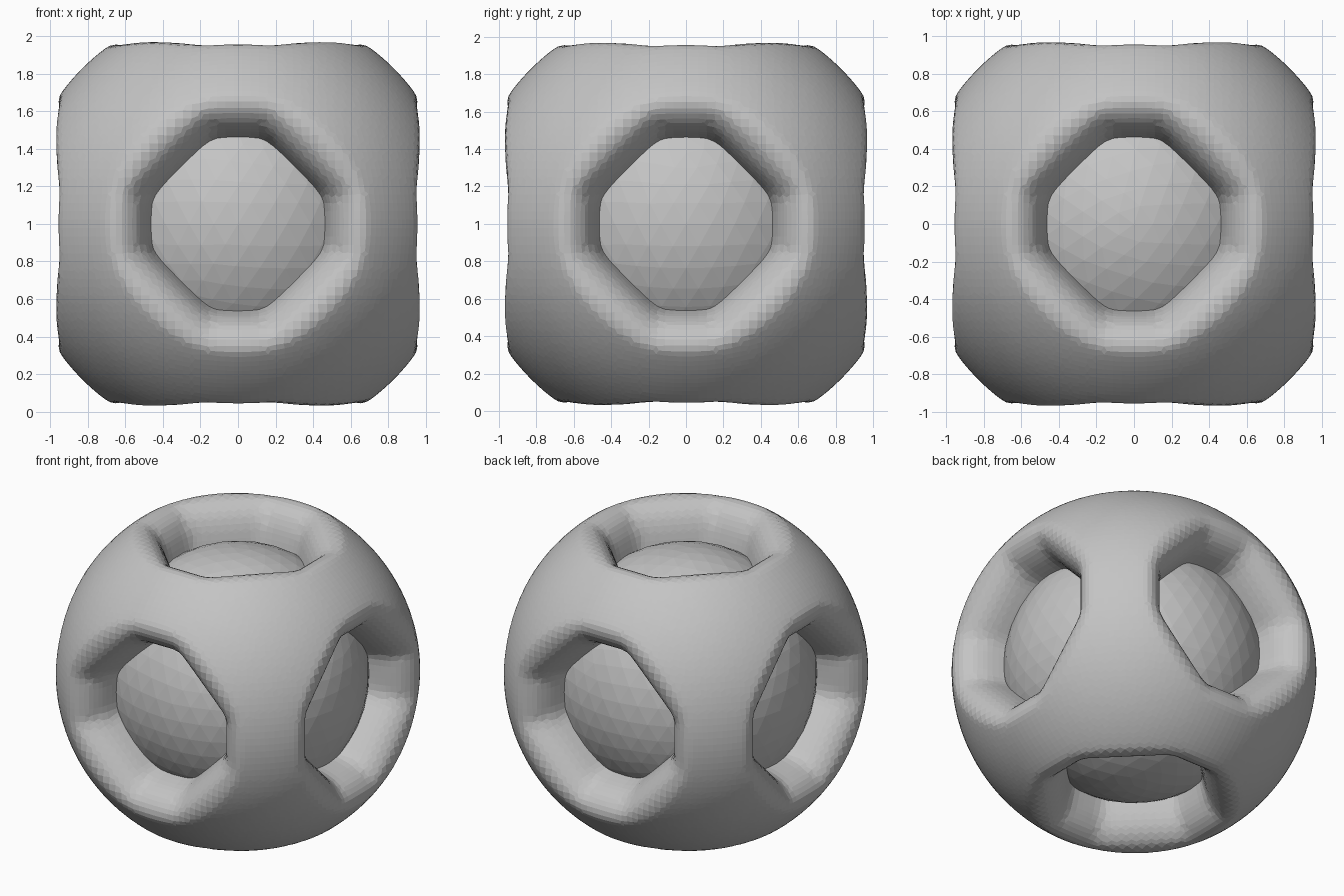
import bpy
import bmesh
from mathutils import Matrix, Vector

cube = bpy.data.objects.get("Cube")
if cube:
    bpy.data.objects.remove(cube, do_unlink=True)

grey = bpy.data.materials.new("plain grey")
grey.use_nodes = True
colour = (0.55, 0.55, 0.55, 1)
grey.diffuse_color = colour
grey.node_tree.nodes["Principled BSDF"].inputs["Base Color"].default_value = colour


def add_object(name, bm):
    bmesh.ops.recalc_face_normals(bm, faces=bm.faces)
    mesh = bpy.data.meshes.new(name)
    bm.to_mesh(mesh)
    bm.free()
    mesh.materials.append(grey)
    obj = bpy.data.objects.new(name, mesh)
    bpy.context.collection.objects.link(obj)
    return obj


def octagon(a, b, z):
    """Octagon with its short sides facing the axes."""
    return [Vector((x, y, z)) for x, y in
            ((a, -b), (a, b), (b, a), (-b, a), (-a, b), (-a, -b), (-b, -a), (b, -a))]


# Opening profile: reach, half short side, height above the centre
PROFILE = ((0.44, 0.13, 0.58), (0.465, 0.14, 0.72), (0.495, 0.15, 0.83),
           (0.54, 0.165, 0.905), (0.60, 0.18, 0.95), (0.66, 0.18, 0.97),
           (0.80, 0.16, 1.01), (0.80, 0.16, 1.25))

# Six octagonal plugs with rounded, flaring sides
bm = bmesh.new()
for axis in ((1, 0, 0), (0, 1, 0), (0, 0, 1)):
    for sign in (1, -1):
        turn = Vector(axis).to_track_quat('Z', 'Y').to_matrix() @ Matrix.Diagonal((1, 1, sign))
        rings = [[bm.verts.new(turn @ p) for p in octagon(*row)] for row in PROFILE]
        bm.faces.new(rings[0])
        bm.faces.new(rings[-1])
        for low, high in zip(rings, rings[1:]):
            for i in range(8):
                j = (i + 1) % 8
                bm.faces.new((low[i], low[j], high[j], high[i]))
cutter = add_object("opening_cutter", bm)
cutter.hide_render = True

# Outer shell: a sphere with six openings, softened at the rims
bm = bmesh.new()
bmesh.ops.create_icosphere(bm, subdivisions=5, radius=1.175)
shell = add_object("outer_shell", bm)
cut = shell.modifiers.new("openings", 'BOOLEAN')
cut.operation = 'DIFFERENCE'
cut.solver = 'EXACT'
cut.object = cutter
remesh = shell.modifiers.new("even_grid", 'REMESH')
remesh.mode = 'VOXEL'
remesh.voxel_size = 0.045
soften = shell.modifiers.new("soft_rims", 'SMOOTH')
soften.factor = 0.5
soften.iterations = 5

# Bake the modifiers so the cutter can go
bpy.context.view_layer.update()
depsgraph = bpy.context.evaluated_depsgraph_get()
baked = bpy.data.meshes.new_from_object(shell.evaluated_get(depsgraph))
shell.modifiers.clear()
shell.data = baked
baked.materials.clear()
baked.materials.append(grey)
for face in baked.polygons:
    face.material_index = 0
    face.use_smooth = False
shell.location.z = 1
bpy.data.objects.remove(cutter, do_unlink=True)

# Ball held inside the shell
bm = bmesh.new()
bmesh.ops.create_icosphere(bm, subdivisions=4, radius=0.845)
ball = add_object("inner_ball", bm)
ball.location.z = 1
